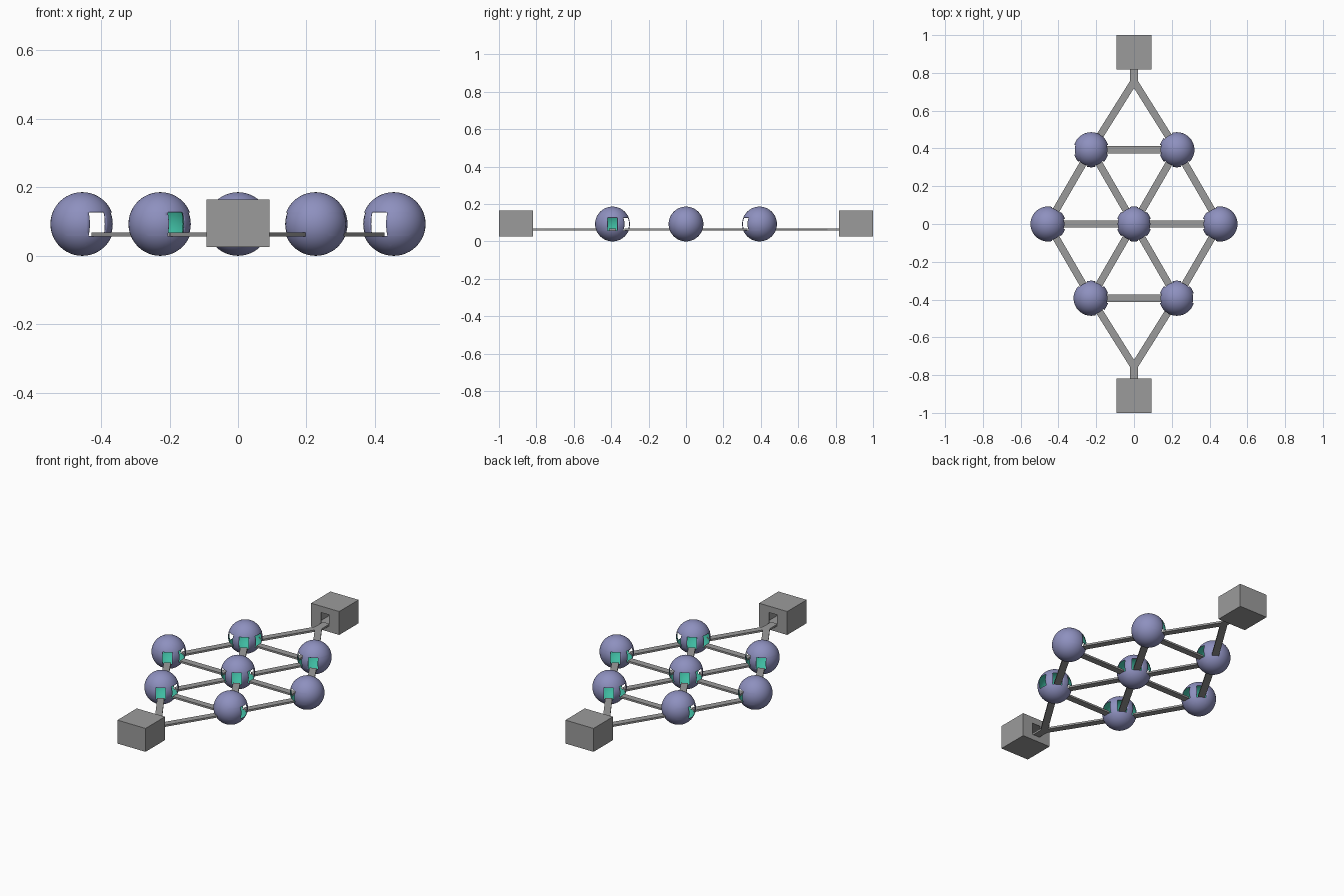
import bpy, bmesh, math
from mathutils import Vector, Matrix

old = bpy.data.objects.get("Cube")
if old:
    bpy.data.objects.remove(old, do_unlink=True)


def material(name, rgb):
    m = bpy.data.materials.new(name)
    m.use_nodes = True
    m.diffuse_color = (*rgb, 1)
    m.node_tree.nodes["Principled BSDF"].inputs["Base Color"].default_value = (*rgb, 1)
    return m


blue = material("dusty blue", (0.27, 0.28, 0.52))
teal = material("teal lining", (0.05, 0.50, 0.36))
grey = material("grey", (0.33, 0.33, 0.33))

R = 0.093                      # pod radius and centre height
DECK, THICK, WIDTH = 0.057, 0.011, 0.038
DOOR_W, DOOR_LOW, DOOR_HIGH = 0.052, 0.058, 0.127
APEX = Vector((0, 0.755, 0))


def finish(name, bm, mats, location=(0, 0, 0)):
    mesh = bpy.data.meshes.new(name)
    bm.to_mesh(mesh)
    bm.free()
    for m in mats:
        mesh.materials.append(m)
    ob = bpy.data.objects.new(name, mesh)
    ob.location = location
    bpy.context.collection.objects.link(ob)
    return ob


def cut_door(bm, d, base):
    """Slice a rectangular doorway out of the wall facing direction d."""
    d = Vector((d.x, d.y, 0)).normalized()
    side = Vector((-d.y, d.x, 0))
    low, high = DOOR_LOW - base, DOOR_HIGH - base
    up = Vector((0, 0, 1))
    planes = [(side * DOOR_W / 2, side), (-side * DOOR_W / 2, side),
              (up * low, up), (up * high, up)]
    for co, no in planes:
        faces = [f for f in bm.faces if f.calc_center_median().dot(d) > 0.5 * R]
        geom = faces + list({e for f in faces for e in f.edges}) + list({v for f in faces for v in f.verts})
        bmesh.ops.bisect_plane(bm, geom=geom, plane_co=co, plane_no=no, dist=1e-5)
    gone = []
    for f in bm.faces:
        c = f.calc_center_median()
        if c.dot(d) > 0.5 * R and abs(c.dot(side)) < DOOR_W / 2 and low < c.z < high:
            gone.append(f)
    bmesh.ops.delete(bm, geom=gone, context='FACES')


def add_wall(ob, thickness, lining):
    mod = ob.modifiers.new("wall", 'SOLIDIFY')
    mod.thickness = thickness
    mod.offset = -1
    mod.material_offset = lining


def flat_part(name, points):
    """Extrude a flat outline into a walkway slab."""
    bm = bmesh.new()
    face = bm.faces.new([bm.verts.new((p[0], p[1], DECK)) for p in points])
    out = bmesh.ops.extrude_face_region(bm, geom=[face])
    verts = [v for v in out["geom"] if isinstance(v, bmesh.types.BMVert)]
    bmesh.ops.translate(bm, verts=verts, vec=(0, 0, THICK))
    bmesh.ops.recalc_face_normals(bm, faces=bm.faces[:])
    return finish(name, bm, [grey])


# Pod layout: a centre pod inside a ring of six
pods = {
    "centre": Vector((0, 0, 0)),
    "left": Vector((0.455, 0, 0)),
    "right": Vector((-0.455, 0, 0)),
    "front_left": Vector((0.227, -0.393, 0)),
    "front_right": Vector((-0.227, -0.393, 0)),
    "back_left": Vector((0.227, 0.393, 0)),
    "back_right": Vector((-0.227, 0.393, 0)),
}

# Hollow spherical pods with a doorway for every walkway
for name, pos in pods.items():
    doors = [q - pos for q in pods.values() if 0.1 < (q - pos).length < 0.5]
    if name in ("front_right", "back_left"):
        doors.append(APEX * math.copysign(1, pos.y) - pos)
    elif name in ("front_left", "back_right"):
        doors.append(Vector((pos.x, 0, 0)))       # outward side doorway
    bm = bmesh.new()
    bmesh.ops.create_uvsphere(bm, u_segments=48, v_segments=24, radius=R)
    for d in doors:
        cut_door(bm, d, R)
    for f in bm.faces:
        f.smooth = True
    pod = finish(name + "_pod", bm, [blue, teal], (pos.x, pos.y, R))
    add_wall(pod, 0.002, 1)

# Walkways between neighbouring pods
names = list(pods)
for i, a in enumerate(names):
    for b in names[i + 1:]:
        span = pods[b] - pods[a]
        if span.length > 0.5:
            continue
        d = span.normalized()
        n = Vector((-d.y, d.x, 0)) * WIDTH / 2
        start, end = pods[a] + d * 0.085, pods[b] - d * 0.085
        flat_part(f"{a}_to_{b}_walkway", [start + n, start - n, end - n, end + n])

# Forked walkways and hollow end blocks, front and back
for label, s in (("front", -1), ("back", 1)):
    pos = pods["back_left"]
    d = (pos - APEX).normalized()
    n = Vector((-d.y, d.x, 0)) * WIDTH / 2
    end = pos - d * 0.085
    stem = 0.022
    crotch = APEX.y - WIDTH / 2 / d.x
    shoulder = APEX.y + WIDTH / 2 / d.x + stem * d.y / d.x
    half = [(stem, 0.83), (stem, shoulder), end + n, end - n]
    outline = [(p[0], p[1] * s) for p in half] + [(0, crotch * s)]
    outline += [(-p[0], p[1] * s) for p in reversed(half)]
    flat_part(label + "_forked_walkway", outline)

    bm = bmesh.new()
    bmesh.ops.create_cube(bm, size=1, matrix=Matrix.Diagonal((0.185, 0.182, 0.139, 1)))
    cut_door(bm, Vector((0, -s, 0)), 0.095)
    block = finish(label + "_end_block", bm, [grey], (0, s * 0.909, 0.095))
    add_wall(block, 0.003, 0)
